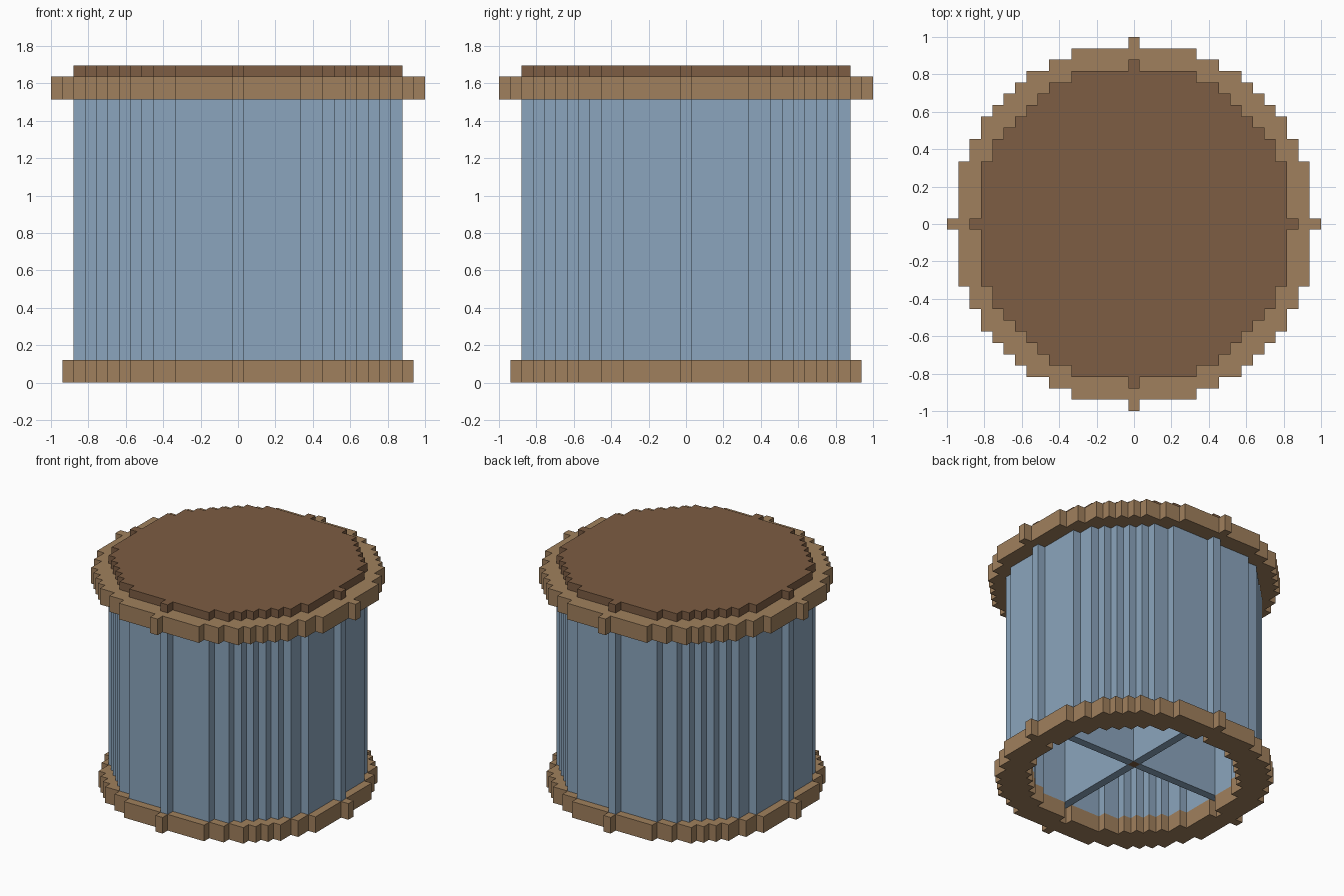
import bpy
import bmesh
import math

cube = bpy.data.objects.get("Cube")
if cube:
    bpy.data.objects.remove(cube, do_unlink=True)

U = 2 / 33  # size of one block


def make_material(name, rgb):
    linear = [((c / 255 + 0.055) / 1.055) ** 2.4 for c in rgb] + [1.0]
    mat = bpy.data.materials.new(name)
    mat.use_nodes = True
    mat.diffuse_color = linear
    bsdf = mat.node_tree.nodes["Principled BSDF"]
    bsdf.inputs["Base Color"].default_value = linear
    bsdf.inputs["Roughness"].default_value = 0.9
    return mat


glass_blue = make_material("glass blue", (139, 165, 189))
light_wood = make_material("light wood", (160, 128, 93))
dark_wood = make_material("dark wood", (125, 93, 67))


def stepped_circle(radius):
    """Outline of a disc made of square blocks, without collinear points."""
    side = []
    for y in range(radius, -radius - 1, -1):
        w = math.isqrt(radius * radius - y * y) + 0.5
        if side and side[-1][0] == w:
            side[-1] = (w, y - 0.5)
        else:
            side += [(w, y + 0.5), (w, y - 0.5)]
    return side + [(-x, y) for x, y in reversed(side)]


def finish(name, bm, mat):
    bmesh.ops.recalc_face_normals(bm, faces=bm.faces[:])
    mesh = bpy.data.meshes.new(name)
    bm.to_mesh(mesh)
    bm.free()
    mesh.materials.append(mat)
    obj = bpy.data.objects.new(name, mesh)
    bpy.context.collection.objects.link(obj)
    return obj


def prism(name, outlines, z0, z1, mat):
    """Upright prism; a second outline becomes a hole."""
    bm = bmesh.new()
    caps = ([], [])
    for outline in outlines:
        n = len(outline)
        rings = [[bm.verts.new((x * U, y * U, z * U)) for x, y in outline]
                 for z in (z0, z1)]
        for i in range(n):
            j = (i + 1) % n
            bm.faces.new((rings[0][i], rings[0][j], rings[1][j], rings[1][i]))
            for cap, ring in zip(caps, rings):
                cap.append(bm.edges.get((ring[i], ring[j])))
    for cap in caps:
        bmesh.ops.triangle_fill(bm, edges=cap, use_beauty=True)
    return finish(name, bm, mat)


def rectangle(x0, x1, y0, y1):
    return [(x0, y0), (x1, y0), (x1, y1), (x0, y1)]


# Open base ring and hollow tank wall
prism("base_ring", [stepped_circle(15), stepped_circle(12)], 0, 2, light_wood)
prism("tank_wall", [stepped_circle(14), stepped_circle(12)], 2, 25, glass_blue)

# Upper rim and raised lid
prism("upper_rim", [stepped_circle(16)], 25, 27, light_wood)
prism("lid", [stepped_circle(14)], 27, 28, dark_wood)

# Inner partitions crossing at a central post
prism("centre_post", [rectangle(-0.5, 0.5, -0.5, 0.5)], 2, 25, dark_wood)
for i, side in enumerate(("left", "back", "right", "front")):
    wall = prism(f"{side}_partition", [rectangle(0.5, 12.5, -0.5, 0.5)], 2, 25, glass_blue)
    wall.rotation_euler.z = i * math.pi / 2
